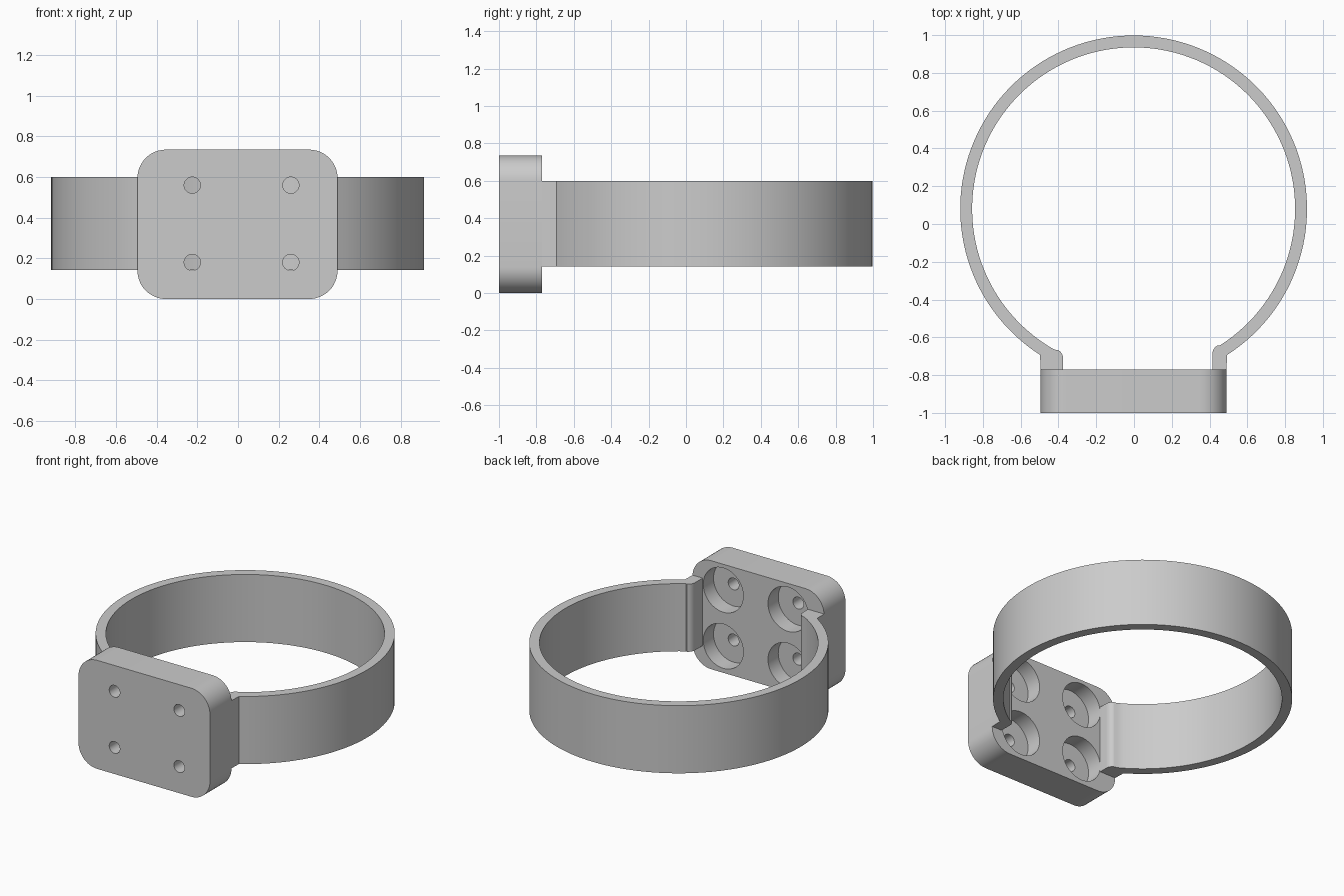
import bpy
import bmesh
from math import cos, sin, radians, pi, atan2
from mathutils import Vector

cube = bpy.data.objects.get("Cube")
if cube:
    bpy.data.objects.remove(cube, do_unlink=True)

grey = bpy.data.materials.new("plain grey")
grey.use_nodes = True
grey.diffuse_color = (0.6, 0.6, 0.6, 1)
grey.node_tree.nodes["Principled BSDF"].inputs["Base Color"].default_value = (0.6, 0.6, 0.6, 1)


def arc(cx, cy, r, start, end, steps):
    """Points along an arc, angles in radians."""
    angles = [start + (end - start) * i / steps for i in range(steps + 1)]
    return [(cx + r * cos(a), cy + r * sin(a)) for a in angles]


def prism(name, points, low, high, axis):
    """Extrude a closed outline along z, or an xz outline along y."""
    def place(p, d):
        return Vector((p[0], p[1], d)) if axis == "z" else Vector((p[0], d, p[1]))
    bm = bmesh.new()
    face = bm.faces.new([bm.verts.new(place(p, low)) for p in points])
    result = bmesh.ops.extrude_face_region(bm, geom=[face])
    verts = [v for v in result["geom"] if isinstance(v, bmesh.types.BMVert)]
    shift = place((0, 0), high - low)
    bmesh.ops.translate(bm, verts=verts, vec=shift)
    bmesh.ops.recalc_face_normals(bm, faces=bm.faces[:])
    mesh = bpy.data.meshes.new(name)
    bm.to_mesh(mesh)
    bm.free()
    mesh.materials.append(grey)
    obj = bpy.data.objects.new(name, mesh)
    bpy.context.collection.objects.link(obj)
    return obj


def activate(obj):
    bpy.ops.object.select_all(action="DESELECT")
    obj.select_set(True)
    bpy.context.view_layer.objects.active = obj


# Mounting plate with rounded corners
LEFT, RIGHT, TOP, CORNER = -0.495, 0.49, 0.735, 0.14
FRONT, BACK = -1.0, -0.77
outline = []
for i, (x, z) in enumerate([(RIGHT - CORNER, TOP - CORNER), (LEFT + CORNER, TOP - CORNER),
                            (LEFT + CORNER, CORNER), (RIGHT - CORNER, CORNER)]):
    outline += arc(x, z, CORNER, i * pi / 2, (i + 1) * pi / 2, 12)
plate = prism("mounting_plate", outline, FRONT, BACK, "y")

# Four screw holes, each with a wide counterbore from the back
activate(plate)
for x in (-0.225, 0.26):
    for z in (0.18, 0.56):
        for radius, low, high in ((0.04, -1.1, -0.8), (0.15, -0.88, -0.7)):
            cutter = prism("hole_cutter", arc(x, z, radius, 0, 2 * pi, 48)[:-1], low, high, "y")
            cutter.hide_render = True
            cut = plate.modifiers.new("hole", "BOOLEAN")
            cut.operation = "DIFFERENCE"
            cut.solver = "EXACT"
            cut.object = cutter
            activate(plate)
            bpy.ops.object.modifier_apply(modifier=cut.name)
            bpy.data.objects.remove(cutter, do_unlink=True)

# Open band with two short necks that meet the plate
CX, CY, OUTER, INNER = -0.002, 0.08, 0.918, 0.855


def ring_angle(x, y):
    return atan2(y - CY, x - CX)


out_r = ring_angle(RIGHT, -0.69)
out_l = ring_angle(LEFT, -0.69) + 2 * pi
in_r = ring_angle(0.452, -0.643)
in_l = ring_angle(-0.42, -0.662) + 2 * pi
band_outline = [(RIGHT, BACK)]
band_outline += arc(CX, CY, OUTER, out_r, out_l, 110)
band_outline += [(LEFT, BACK), (-0.375, BACK)]
band_outline += arc(-0.425, -0.712, 0.05, 0, radians(62), 8)
band_outline += arc(CX, CY, INNER, in_l, in_r, 110)
band_outline += arc(0.465, -0.688, 0.05, radians(115), pi, 8)
band_outline += [(0.415, BACK)]
band = prism("band", band_outline, 0.142, 0.6, "z")

for obj in (plate, band):
    activate(obj)
    bpy.ops.object.shade_smooth_by_angle(angle=radians(30))
